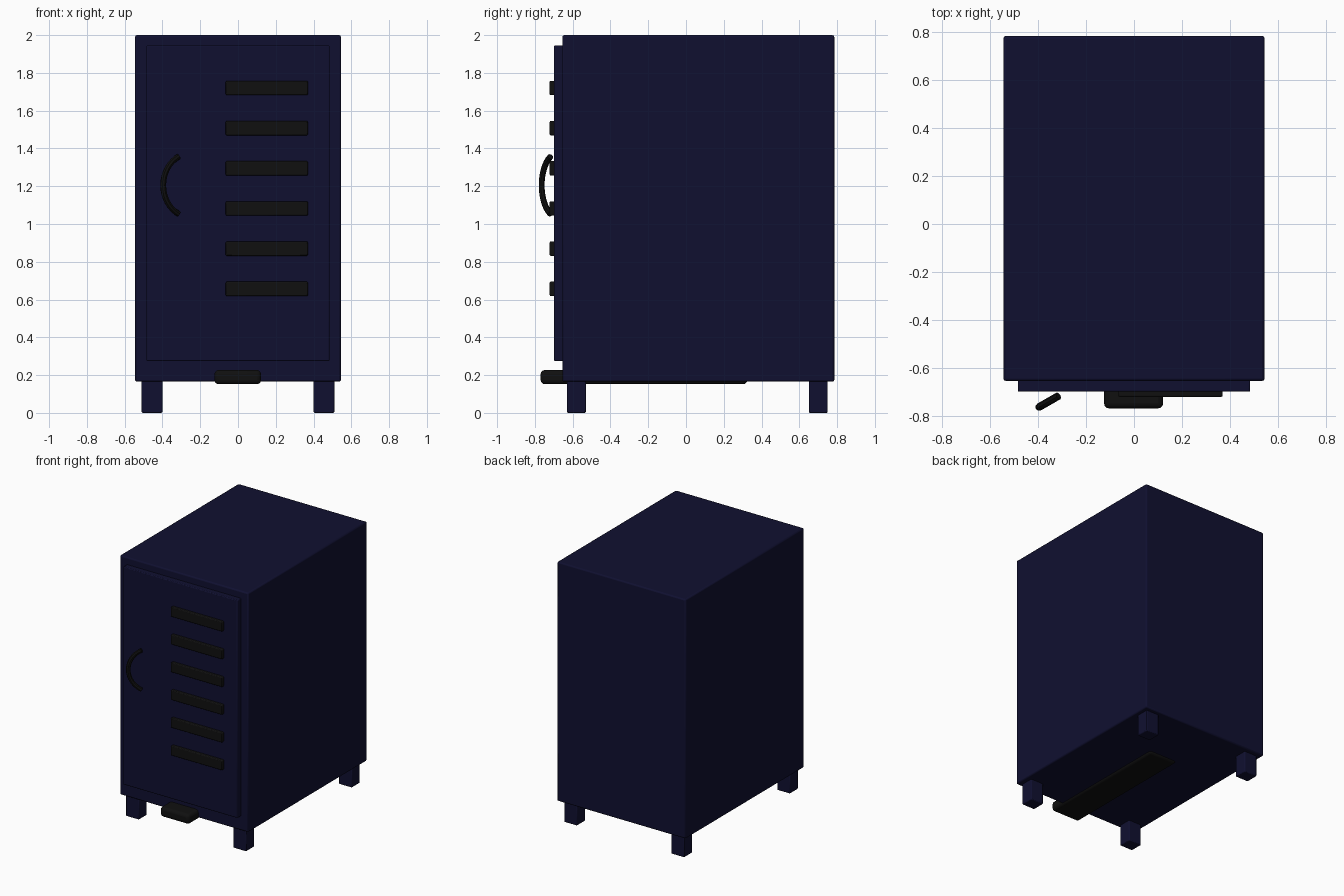
import bpy
import math
from mathutils import Vector

cube = bpy.data.objects.get("Cube")
if cube:
    bpy.data.objects.remove(cube, do_unlink=True)


def make_material(name, rgb):
    mat = bpy.data.materials.new(name)
    mat.use_nodes = True
    mat.diffuse_color = (*rgb, 1)
    mat.node_tree.nodes["Principled BSDF"].inputs["Base Color"].default_value = (*rgb, 1)
    return mat


navy = make_material("navy paint", (0.005, 0.005, 0.03))
black = make_material("black plastic", (0.005, 0.005, 0.005))


def box(name, x, y, z, mat, bevel, segments=2):
    """Bevelled box from its (min, max) extent on each axis."""
    spans = (x, y, z)
    bpy.ops.mesh.primitive_cube_add(size=1, location=[(a + b) / 2 for a, b in spans])
    obj = bpy.context.object
    obj.name = name
    obj.scale = [b - a for a, b in spans]
    bpy.ops.object.transform_apply(location=False, rotation=False, scale=True)
    mod = obj.modifiers.new("soft edges", "BEVEL")
    mod.width = bevel
    mod.segments = segments
    obj.data.materials.append(mat)
    bpy.ops.object.shade_smooth_by_angle(angle=math.radians(30))
    return obj


# Cabinet body and door panel
box("cabinet_body", (-0.545, 0.545), (-0.655, 0.785), (0.165, 2.0), navy, 0.01)
box("door_panel", (-0.485, 0.485), (-0.70, -0.645), (0.275, 1.945), navy, 0.006)

# Four short legs
for side, sx in (("right", -1), ("left", 1)):
    x = sorted((sx * 0.4, sx * 0.51))
    for end, y in (("front", (-0.63, -0.53)), ("back", (0.65, 0.75))):
        box(f"{end}_{side}_leg", x, y, (0.005 - 0.005, 0.175), navy, 0.006)

# Row of vent slats on the door
for i in range(6):
    z = 1.72 - i * 0.2127
    box(f"vent_slat_{i + 1}", (-0.065, 0.37), (-0.722, -0.69), (z - 0.038, z + 0.038), black, 0.006)

# Foot pedal running under the body
box("foot_pedal", (-0.125, 0.122), (-0.77, 0.325), (0.152, 0.227), black, 0.022, 3)

# Bowed door handle, swung outwards from the door
curve = bpy.data.curves.new("handle_path", "CURVE")
curve.dimensions = "3D"
curve.bevel_depth = 0.016
curve.bevel_resolution = 2
curve.use_fill_caps = True
steps = 16
radius, half_angle = 0.17, math.radians(63)
outward = Vector((-0.87, -0.5, 0))
apex = Vector((-0.396, -0.764, 1.205))
spline = curve.splines.new("POLY")
spline.points.add(steps)
for i, point in enumerate(spline.points):
    a = half_angle * (2 * i / steps - 1)
    p = apex + outward * radius * (math.cos(a) - 1) + Vector((0, 0, radius * math.sin(a)))
    point.co = (*p, 1)
handle = bpy.data.objects.new("door_handle", curve)
bpy.context.collection.objects.link(handle)
curve.materials.append(black)
bpy.ops.object.select_all(action="DESELECT")
handle.select_set(True)
bpy.context.view_layer.objects.active = handle
bpy.ops.object.convert(target="MESH")
bpy.ops.object.shade_smooth_by_angle(angle=math.radians(40))
